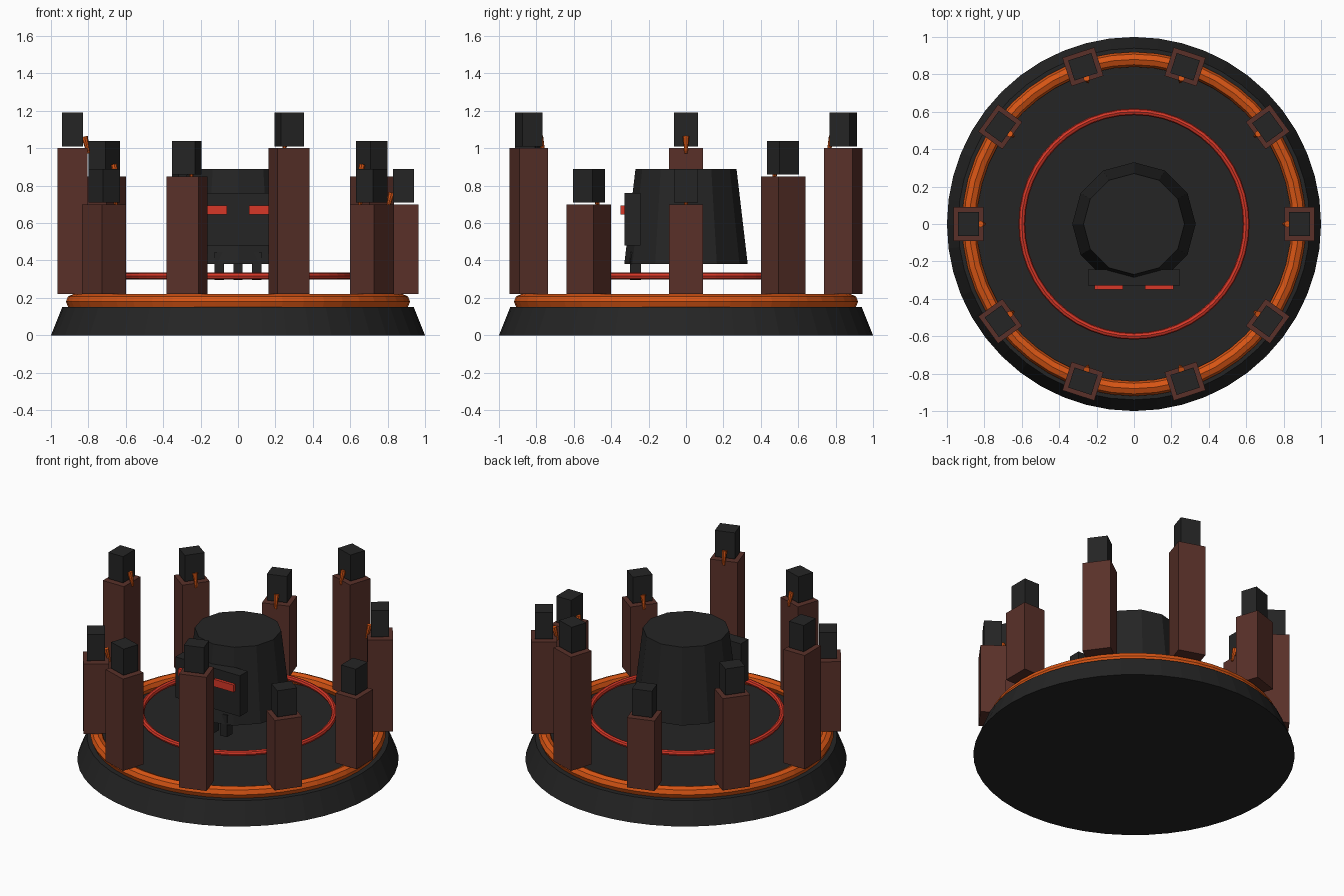
import bpy, math
from mathutils import Matrix, Vector

if "Cube" in bpy.data.objects:
    bpy.data.objects.remove(bpy.data.objects["Cube"])


def material(name, rgb):
    m = bpy.data.materials.new(name)
    m.diffuse_color = (*rgb, 1)
    m.use_nodes = True
    m.node_tree.nodes["Principled BSDF"].inputs["Base Color"].default_value = m.diffuse_color
    return m


DARK = material("charcoal", (0.018, 0.018, 0.018))
BROWN = material("dark_brown", (0.1, 0.03, 0.022))
ORANGE = material("orange", (0.68, 0.09, 0.007))
RED = material("red", (0.68, 0.038, 0.02))


def finish(name, mat):
    ob = bpy.context.object
    ob.name = name
    ob.data.materials.append(mat)
    return ob


def box(name, mat, centre, size, turn=0.0):
    bpy.ops.mesh.primitive_cube_add(size=1)
    ob = finish(name, mat)
    ob.data.transform(Matrix.Diagonal((*size, 1)))
    ob.location = centre
    ob.rotation_euler.z = turn
    return ob


def cone(name, mat, sides, r1, r2, start, end):
    a, b = Vector(start), Vector(end)
    bpy.ops.mesh.primitive_cone_add(vertices=sides, radius1=r1, radius2=r2,
                                    depth=(b - a).length, location=(a + b) / 2)
    ob = finish(name, mat)
    ob.rotation_euler = (b - a).to_track_quat('Z', 'Y').to_euler() if (b - a).xy.length > 1e-6 else (0, 0, 0)
    return ob


def ring(name, mat, major, minor, z, sides):
    bpy.ops.mesh.primitive_torus_add(major_segments=48, minor_segments=sides,
                                     major_radius=major, minor_radius=minor,
                                     location=(0, 0, z))
    return finish(name, mat)


# Round base with its rim, and the floating inner ring
cone("base", DARK, 48, 1.0, 0.94, (0, 0, 0), (0, 0, 0.15))
ring("base_rim", ORANGE, 0.88, 0.04, 0.18, 8)
ring("floating_ring", RED, 0.6, 0.018, 0.317, 8)

# Floating central head: skull, face plate, eyes and teeth
cone("skull", DARK, 12, 0.33, 0.27, (0, 0, 0.38), (0, 0, 0.89))
box("face_plate", DARK, (0, -0.287, 0.62), (0.49, 0.085, 0.28))
for s in (-1, 1):
    box("eye", RED, (s * 0.135, -0.337, 0.67), (0.15, 0.025, 0.05))
for x in (-0.1, 0, 0.1):
    box("tooth", DARK, (x, -0.27, 0.37), (0.05, 0.06, 0.15))

# Ring of ten pillars in three repeating heights, each with a block and a peg
R = 0.884
for i in range(10):
    a = i * math.tau / 10
    top = 0.70 + 0.15 * (i % 3)

    def at(r, z):
        return (r * math.cos(a), r * math.sin(a), z)

    box("pillar", BROWN, at(R, (top + 0.22) / 2), (0.16, 0.18, top - 0.22), a)
    box("pillar_block", DARK, at(R, top + 0.1), (0.112, 0.13, 0.18), a)
    cone("pillar_peg", ORANGE, 8, 0.008, 0.018, at(0.799, top - 0.028), at(0.821, top + 0.063))
